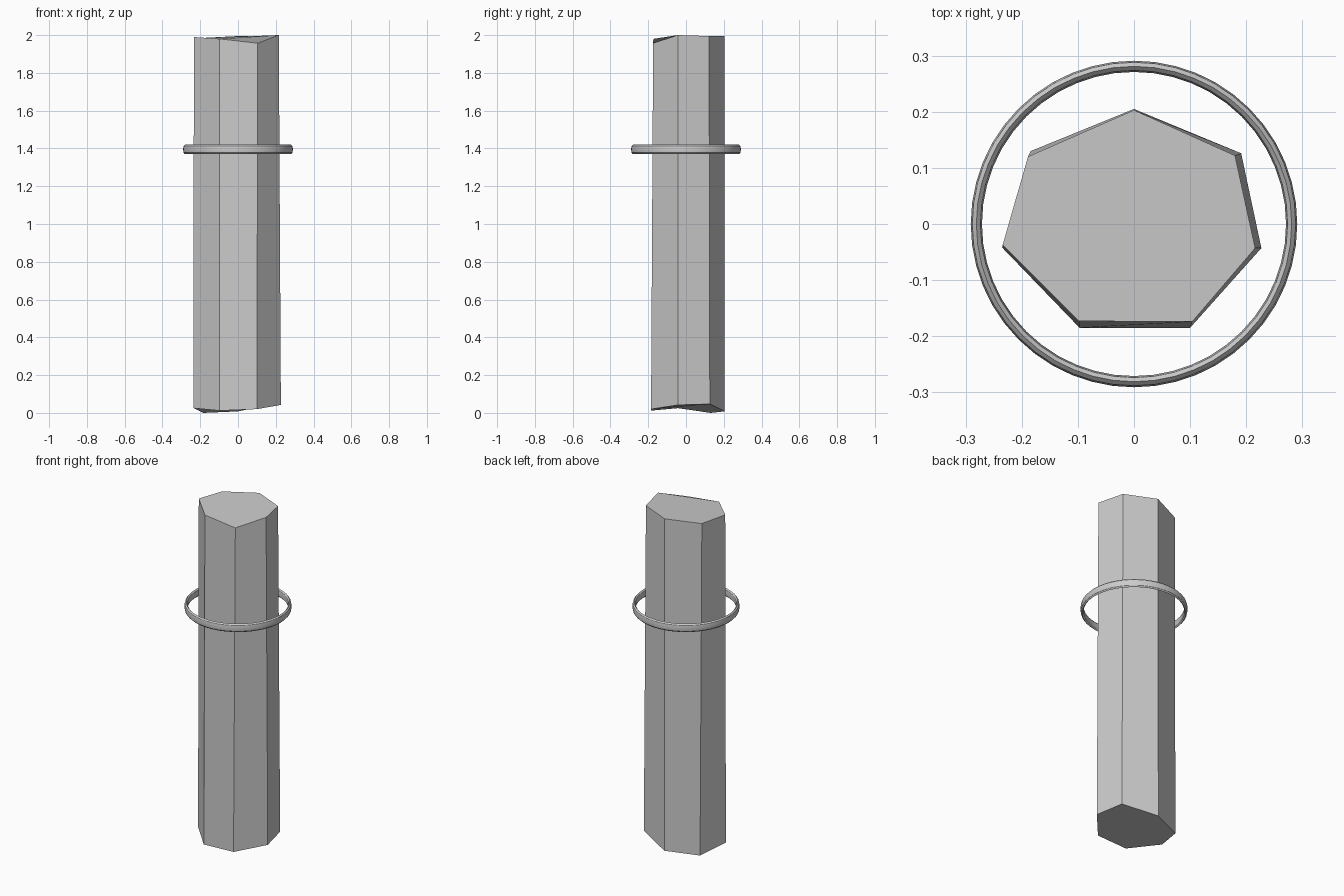
import bpy, bmesh
from math import radians

cube = bpy.data.objects.get("Cube")
if cube:
    bpy.data.objects.remove(cube, do_unlink=True)

GREY = (0.6, 0.6, 0.6, 1)
mat = bpy.data.materials.new("stone grey")
mat.use_nodes = True
mat.diffuse_color = GREY
mat.node_tree.nodes["Principled BSDF"].inputs["Base Color"].default_value = GREY


def make_object(name, bm):
    bmesh.ops.recalc_face_normals(bm, faces=bm.faces)
    mesh = bpy.data.meshes.new(name)
    bm.to_mesh(mesh)
    bm.free()
    mesh.materials.append(mat)
    obj = bpy.data.objects.new(name, mesh)
    bpy.context.collection.objects.link(obj)
    return obj


# Seven-sided column with unevenly cut ends
bottom = [(0, .205, .008), (-.184, .13, 0), (-.235, -.042, .025), (-.097, -.185, .012),
          (.1, -.185, .02), (.227, -.043, .042), (.191, .126, .047)]
top = [(0, .203, 1.995), (-.189, .12, 1.985), (-.234, -.037, 1.99), (-.098, -.173, 1.98),
       (.104, -.174, 1.957), (.216, -.043, 2.0), (.18, .122, 1.995)]
bm = bmesh.new()
low = [bm.verts.new(p) for p in bottom]
high = [bm.verts.new(p) for p in top]
bm.faces.new(low)
bm.faces.new(high)
for i in range(len(low)):
    j = (i + 1) % len(low)
    bm.faces.new((low[i], low[j], high[j], high[i]))
make_object("column", bm)

# Floating ring, taller than it is thick
bpy.ops.mesh.primitive_torus_add(major_segments=48, minor_segments=8,
                                 major_radius=.281, minor_radius=.01,
                                 location=(0, 0, 1.395))
ring = bpy.context.object
ring.name = "ring"
ring.scale.z = 2.5
ring.data.materials.append(mat)
bpy.ops.object.transform_apply(location=False, rotation=False, scale=True)
bpy.ops.object.shade_smooth_by_angle(angle=radians(30))
